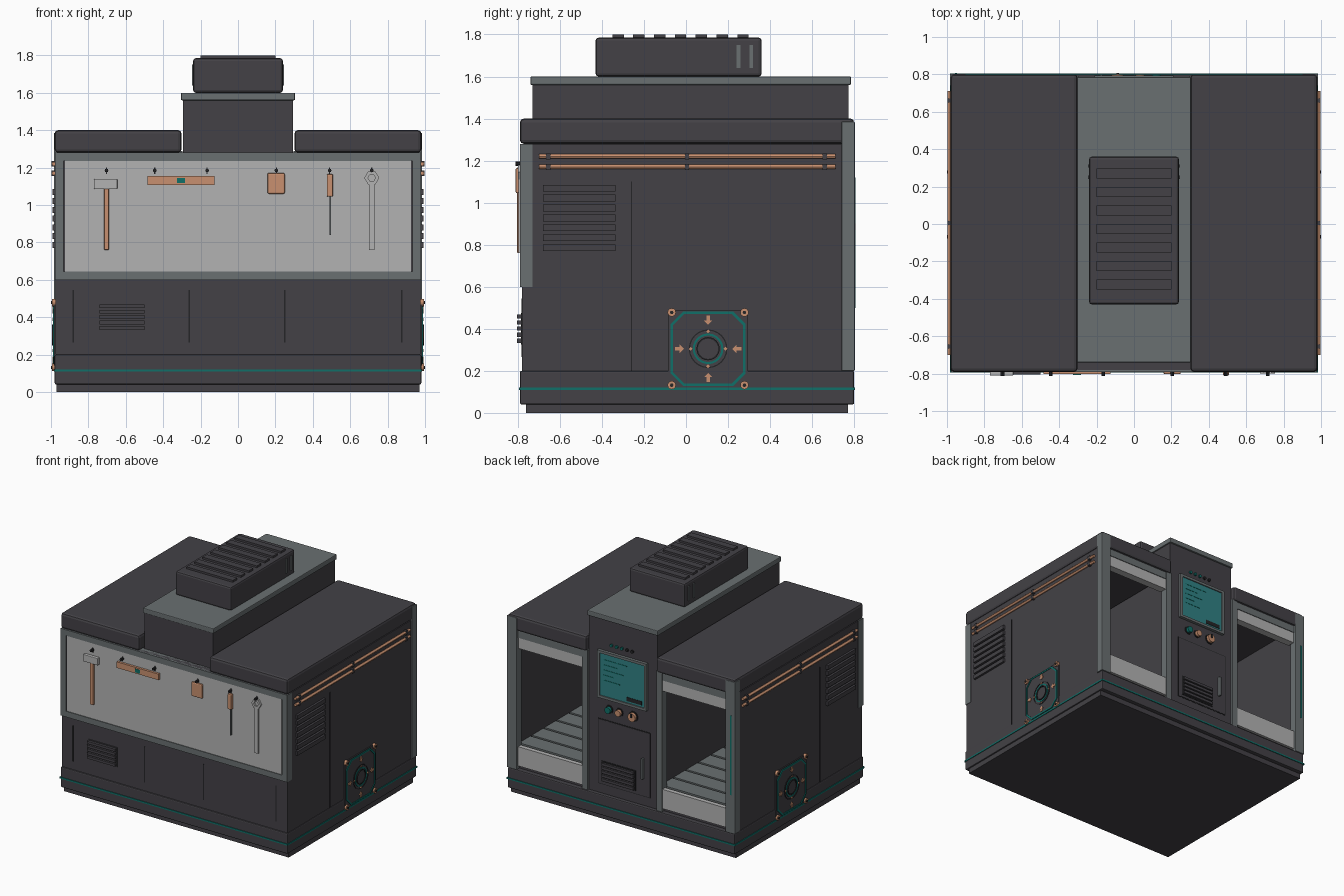
import bpy, bmesh, math
from mathutils import Vector

cube = bpy.data.objects.get("Cube")
if cube:
    bpy.data.objects.remove(cube, do_unlink=True)


def material(name, rgb):
    m = bpy.data.materials.new(name)
    m.use_nodes = True
    m.diffuse_color = (*rgb, 1)
    m.node_tree.nodes["Principled BSDF"].inputs["Base Color"].default_value = (*rgb, 1)
    return m


DARK = material("charcoal", (.056, .053, .061))
BLACK = material("black rubber", (.018, .018, .02))
GREY = material("steel grey", (.142, .16, .165))
LIGHT = material("pale grey", (.45, .45, .45))
COPPER = material("copper", (.58, .28, .16))
TEAL = material("teal", (.005, .16, .14))
SCREEN = material("screen teal", (.03, .22, .23))


def finish(name, bm, mat, bevel=0):
    bmesh.ops.recalc_face_normals(bm, faces=bm.faces)
    me = bpy.data.meshes.new(name)
    bm.to_mesh(me)
    bm.free()
    me.materials.append(mat)
    ob = bpy.data.objects.new(name, me)
    bpy.context.collection.objects.link(ob)
    if bevel:
        mod = ob.modifiers.new("Bevel", 'BEVEL')
        mod.width, mod.segments = bevel, 2
    return ob


def box(name, xs, ys, zs, mat, bevel=0):
    bm = bmesh.new()
    bmesh.ops.create_cube(bm, size=1)
    for v in bm.verts:
        v.co = [sum(r) / 2 + c * (r[1] - r[0]) for c, r in zip(v.co, (xs, ys, zs))]
    return finish(name, bm, mat, bevel)


def pair(name, xs, ys, zs, mat, bevel=0):
    box("left_" + name, xs, ys, zs, mat, bevel)
    box("right_" + name, (-xs[1], -xs[0]), ys, zs, mat, bevel)


# Wall mappings: across, up, distance outward
front = lambda u, v, d: Vector((u, -d, v))
back = lambda u, v, d: Vector((u, d, v))
left = lambda u, v, d: Vector((d, u, v))
right = lambda u, v, d: Vector((-d, u, v))


def plate(name, wall, us, vs, ds, mat, bevel=0):
    a, b = wall(us[0], vs[0], ds[0]), wall(us[1], vs[1], ds[1])
    return box(name, *[sorted(p) for p in zip(a, b)], mat, bevel)


def prism(name, wall, pts, ds, mat, hole=None):
    """Extrude an outline outward from a wall, with an optional matching hole."""
    bm = bmesh.new()
    n = len(pts)
    loops = [[bm.verts.new(wall(u, v, d)) for u, v in outline]
             for outline in ([pts, hole] if hole else [pts]) for d in ds]
    if hole:
        joins = ((0, 1), (1, 3), (3, 2), (2, 0))
    else:
        joins = ((0, 1),)
        bm.faces.new(loops[0])
        bm.faces.new(loops[1])
    for a, b in joins:
        for i in range(n):
            j = (i + 1) % n
            bm.faces.new((loops[a][i], loops[a][j], loops[b][j], loops[b][i]))
    return finish(name, bm, mat)


def ngon(u, v, r, n=24, turn=0.0):
    return [(u + r * math.cos(turn + math.tau * i / n),
             v + r * math.sin(turn + math.tau * i / n)) for i in range(n)]


def frame(name, wall, us, vs, ds, w, mat):
    rect = lambda k: [(us[0] + k, vs[0] + k), (us[1] - k, vs[0] + k),
                      (us[1] - k, vs[1] - k), (us[0] + k, vs[1] - k)]
    return prism(name, wall, rect(0), ds, mat, rect(w))


def louvres(name, wall, us, vs, count, ds, mat=DARK):
    step = (vs[1] - vs[0]) / count
    for i in range(count):
        v = vs[0] + i * step
        plate(f"{name}_{i + 1}", wall, us, (v, v + step * .68), ds, mat)


# Base
box("plinth", (-.97, .97), (-.76, .77), (0, .045), DARK)
box("base", (-.98, .98), (-.79, .8), (.04, .2), DARK, .008)
box("base_light_strip", (-.985, .985), (-.795, .805), (.109, .121), TEAL)

# Hollow body with two bays open at the back
box("front_wall", (-.975, .975), (-.78, -.66), (.2, 1.28), DARK)
pair("side_wall", (.925, .975), (-.78, .745), (.2, 1.28), DARK)
pair("bay_bed", (.29, .93), (-.67, .765), (.2, .365), DARK)
pair("roof", (.302, .98), (-.79, .8), (1.28, 1.4), DARK, .018)
box("tower", (-.295, .295), (-.73, .772), (.2, 1.56), DARK)
box("tower_cap", (-.305, .305), (-.74, .785), (1.56, 1.6), GREY, .006)

# Bay trim and floor boards
pair("corner_post", (.9, .985), (.74, .803), (.2, 1.385), GREY, .004)
pair("inner_post", (.298, .345), (.73, .79), (.2, 1.29), GREY)
pair("bay_header", (.34, .905), (.73, .785), (1.225, 1.282), GREY)
pair("bay_light", (.345, .9), (.72, .78), (1.14, 1.226), LIGHT)
pair("bay_sill", (.345, .9), (.75, .785), (.225, .375), LIGHT)
for i in range(9):
    y = -.65 + i * .156
    pair(f"floor_board_{i + 1}", (.3, .925), (y, y + .138), (.36, .38), GREY)
plate("post_light", back, (-.957, -.947), (.5, 1.12), (.8, .807), TEAL)

# Roof ventilation unit
box("roof_unit", (-.24, .24), (-.43, .36), (1.6, 1.785), DARK, .014)
for i in range(7):
    y = -.323 + i * .099
    box(f"roof_rib_{i + 1}", (-.2, .2), (y - .027, y + .027), (1.78, 1.8), DARK)
for y in (.25, .31):
    pair("roof_unit_slot", (.235, .247), (y - .009, y + .009), (1.64, 1.75), GREY)

# Tool board on the front
frame("board_frame", front, (-.978, .978), (.6, 1.28), (.73, .79), .045, GREY)
plate("tool_board", front, (-.925, .925), (.63, 1.24), (.77, .785), LIGHT)
D = (.783, .81)
plate("hammer_head", front, (-.77, -.645), (1.085, 1.14), D, LIGHT, .004)
plate("hammer_handle", front, (-.716, -.69), (.76, 1.088), (.783, .803), COPPER, .004)
plate("spirit_level", front, (-.485, -.125), (1.108, 1.155), (.783, .803), COPPER)
plate("level_vial", front, (-.326, -.284), (1.117, 1.145), (.8, .806), TEAL)
plate("sanding_block", front, (.157, .25), (1.06, 1.172), (.783, .803), COPPER, .008)
plate("screwdriver_handle", front, (.475, .508), (1.045, 1.165), D, COPPER, .006)
plate("screwdriver_shaft", front, (.488, .496), (.84, 1.05), (.785, .797), GREY)
plate("wrench_handle", front, (.7, .73), (.76, 1.115), (.783, .797), LIGHT)
prism("wrench_head", front, ngon(.715, 1.145, .04, 6), (.783, .8), LIGHT,
      ngon(.715, 1.145, .02, 6))
for x in (-.703, -.445, -.165, .205, .49, .715):
    prism("tool_hook", front, ngon(x, 1.185, .01, 8), (.78, .812), BLACK)
    plate("hook_pin", front, (x - .003, x + .003), (1.165, 1.2), (.78, .79), BLACK)

# Front lower panels
for x in (-.88, -.26, .25, .875):
    plate("front_seam", front, (x - .004, x + .004), (.265, .545), (.775, .783), BLACK)
plate("front_vent_panel", front, (-.745, -.495), (.325, .475), (.775, .785), DARK)
louvres("front_louvre", front, (-.74, -.5), (.333, .478), 5, (.78, .805))

# Both sides: rails, louvres and docking port
for side, wall in (("left", left), ("right", right)):
    for z in (1.17, 1.22):
        sgn = wall(0, 0, 1).x
        bpy.ops.mesh.primitive_cylinder_add(vertices=12, radius=.011, depth=1.41,
            location=(sgn * .985, .005, z), rotation=(math.pi / 2, 0, 0))
        rail = bpy.context.object
        rail.name = side + "_rail"
        rail.data.materials.append(COPPER)
        bpy.ops.object.shade_smooth_by_angle()
        for y in (-.655, .005, .66):
            plate(side + "_rail_bracket", wall, (y - .01, y + .01),
                  (z - .015, z + .015), (.97, .997), DARK)
    louvres(side + "_louvre", wall, (-.68, -.335), (.77, 1.1), 7, (.97, .992))
    plate(side + "_seam", wall, (-.262, -.256), (.2, 1.1), (.97, .977), BLACK)

    # Docking port
    cy, cz = .105, .305
    octagon = lambda h, k: [(cy + a, cz + b) for a, b in (
        (h, -k), (h, k), (k, h), (-k, h), (-h, k), (-h, -k), (-k, -h), (k, -h))]
    plate(side + "_port_backing", wall, (cy - .19, cy + .19), (cz - .19, cz + .185),
          (.97, .983), DARK)
    prism(side + "_port_plate", wall, octagon(.175, .12), (.975, .986), DARK)
    prism(side + "_port_outline", wall, octagon(.178, .118), (.98, .99), TEAL,
          octagon(.166, .112))
    for r, w, mat in ((.092, .006, BLACK), (.073, .01, TEAL)):
        prism(side + "_port_ring", wall, ngon(cy, cz, r), (.98, .99), mat,
              ngon(cy, cz, r - w))
    prism(side + "_port_rim", wall, ngon(cy, cz, .055), (.98, .994), BLACK,
          ngon(cy, cz, .048))
    prism(side + "_port_hub", wall, ngon(cy, cz, .048), (.98, .99), DARK)
    for q in range(4):
        c, s = round(math.cos(q * math.pi / 2)), round(math.sin(q * math.pi / 2))
        arrow = [(.115, 0), (.135, .02), (.135, .008), (.158, .008),
                 (.158, -.008), (.135, -.008), (.135, -.02)]
        prism(side + "_port_arrow", wall,
              [(cy + a * c - b * s, cz + a * s + b * c) for a, b in arrow],
              (.983, .992), COPPER)
        prism(side + "_port_marker", wall, ngon(cy + .083 * c, cz + .083 * s, .009, 4),
              (.983, .993), COPPER)
        u, v = cy + .173 * (c - s), cz + .173 * (c + s)
        prism(side + "_port_bolt", wall, ngon(u, v, .02, 12), (.97, .995), COPPER)
        prism(side + "_bolt_socket", wall, ngon(u, v, .009, 6), (.98, 1), BLACK)

# Control column on the back
frame("screen_bezel", back, (-.212, .212), (.95, 1.32), (.77, .795), .02, GREY)
plate("screen", back, (-.195, .195), (.967, 1.303), (.77, .787), SCREEN)
for i, w in enumerate((.2, .12, .17, .09, .14)):
    z = 1.25 - i * .04
    plate("screen_line", back, (.16 - w, .16), (z, z + .006), (.784, .789), TEAL)
plate("screen_bar", back, (-.17, -.04), (.985, 1.015), (.784, .79), BLACK)
for i in range(5):
    x = .1 - i * .045
    prism("status_lamp", back, ngon(x, 1.375, .012, 10), (.77, .785),
          TEAL if i < 3 else BLACK)
for x, r, mat in ((.12, .024, TEAL), (.033, .024, COPPER), (-.087, .032, COPPER)):
    prism("button_collar", back, ngon(x, .87, r + .008), (.77, .778), BLACK)
    prism("button", back, ngon(x, .87, r), (.77, .8), mat)
plate("button_grip", back, (-.094, -.08), (.87, .9), (.79, .806), BLACK)
frame("door_seam", back, (-.24, .218), (.27, .78), (.765, .774), .006, BLACK)
plate("door", back, (-.234, .212), (.276, .774), (.765, .776), DARK)
plate("door_handle", back, (-.182, -.166), (.41, .57), (.77, .8), GREY, .004)
plate("door_vent_panel", back, (-.11, .185), (.295, .455), (.77, .78), BLACK)
louvres("door_louvre", back, (-.1, .175), (.305, .455), 5, (.775, .795))
